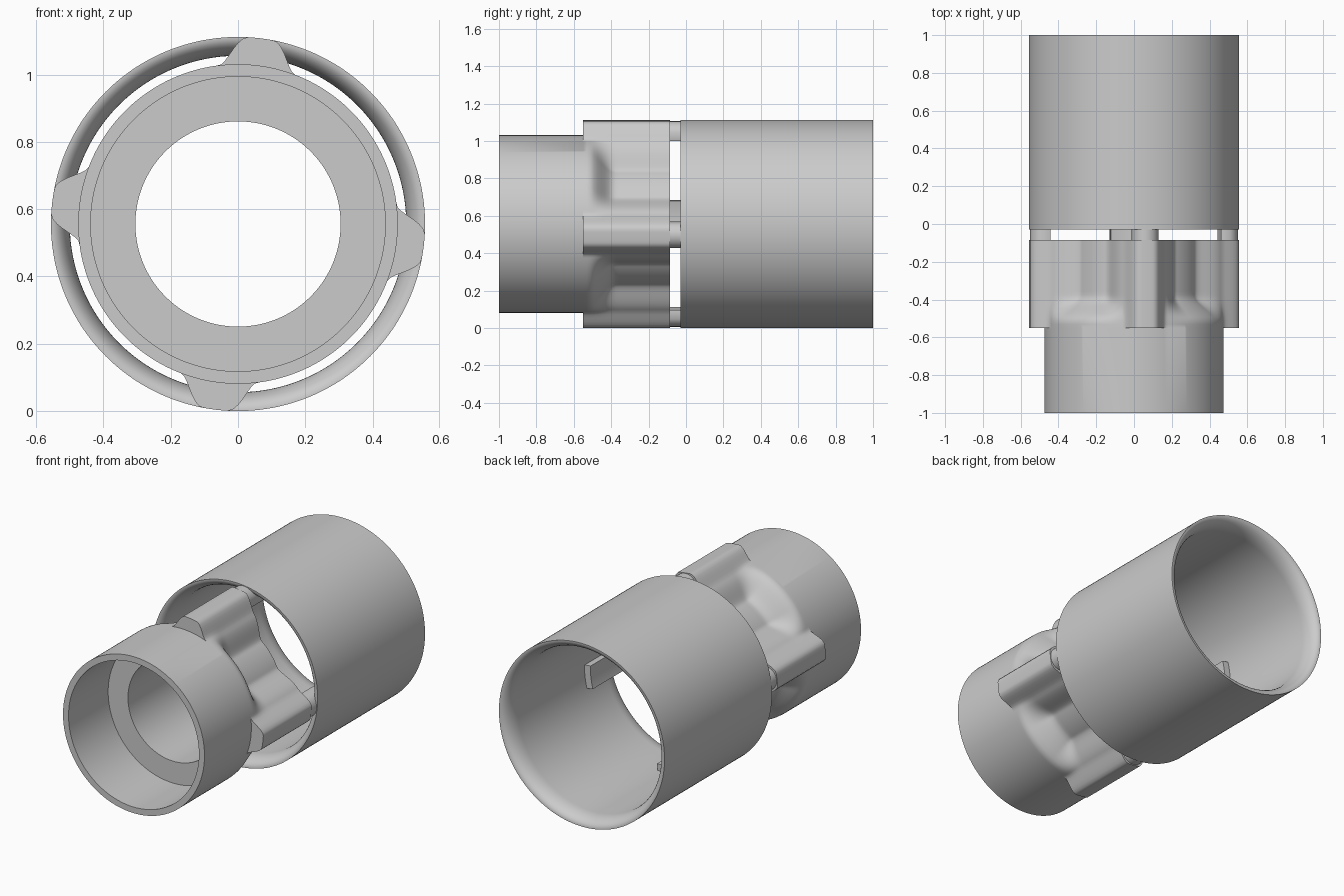
import bpy
import bmesh
from math import sin, cos, pi, radians, degrees, sqrt

if "Cube" in bpy.data.objects:
    bpy.data.objects.remove(bpy.data.objects["Cube"])

AXIS_Z = 0.556          # height of the shared centre line
TUBE_R = 0.556          # outer radius of the rear sleeve
CORE_R = 0.475          # outer radius of the front collar
BORE_R = 0.305          # through hole
RIB_TURN = 83           # angle of the upper rib, the rest follow every 90 degrees
SEGMENTS = 240

grey = bpy.data.materials.new("light_grey")
grey.use_nodes = True
grey.diffuse_color = (0.6, 0.6, 0.6, 1)
grey.node_tree.nodes["Principled BSDF"].inputs["Base Color"].default_value = (0.6, 0.6, 0.6, 1)


def smooth(a, b, v):
    t = min(max((v - a) / (b - a), 0), 1)
    return t * t * (3 - 2 * t)


def polar(r, angle, y):
    return (r * cos(angle), y, AXIS_Z + r * sin(angle))


def finish(name, bm):
    bmesh.ops.recalc_face_normals(bm, faces=bm.faces)
    mesh = bpy.data.meshes.new(name)
    bm.to_mesh(mesh)
    bm.free()
    mesh.materials.append(grey)
    obj = bpy.data.objects.new(name, mesh)
    bpy.context.collection.objects.link(obj)
    bpy.ops.object.select_all(action="DESELECT")
    obj.select_set(True)
    bpy.context.view_layer.objects.active = obj
    bpy.ops.object.shade_smooth_by_angle(angle=radians(35))
    return obj


def loft_rings(name, sections):
    """Join rings of (y, radius), where a radius may be a function of angle."""
    bm = bmesh.new()
    rings = []
    for y, r in sections:
        ring = []
        for i in range(SEGMENTS):
            a = 2 * pi * i / SEGMENTS
            ring.append(bm.verts.new(polar(r(a) if callable(r) else r, a, y)))
        rings.append(ring)
    for k, ring in enumerate(rings):
        after = rings[(k + 1) % len(rings)]
        for i in range(SEGMENTS):
            j = (i + 1) % SEGMENTS
            bm.faces.new((ring[i], ring[j], after[j], after[i]))
    return finish(name, bm)


# Front collar with a counterbore, blended ribs and scooped hollows between them
def scooped(y):
    def radius(angle):
        off = abs((degrees(angle) - RIB_TURN + 45) % 90 - 45)
        bump = 1 - smooth(4, 14, off)
        hollow = smooth(10, 32, off) * smooth(-0.52, -0.38, y)
        return CORE_R + (TUBE_R - CORE_R) * bump - 0.12 * hollow
    return radius


START, END, STEPS = -0.55, -0.085, 24
core = [(-0.62, BORE_R), (-0.62, 0.438), (-1, 0.438), (-1, CORE_R), (START, CORE_R)]
for s in range(STEPS + 1):
    y = START + (END - START) * s / STEPS
    core.append((y, scooped(y)))
core.append((END, BORE_R))
loft_rings("scooped_collar", core)

# Rear sleeve with a rounded flare inside both mouths
FRONT, BACK, FLARE, INNER = -0.03, 1.0, 0.1, 0.5
sleeve = [(FRONT, TUBE_R), (BACK, TUBE_R)]
curve = [(FLARE * (1 - cos(t)), TUBE_R - 0.002 - (TUBE_R - 0.002 - INNER) * sin(t))
         for t in (pi / 2 * k / 10 for k in range(11))]
sleeve += [(BACK - d, r) for d, r in curve]
sleeve += [(FRONT + d, r) for d, r in reversed(curve)]
loft_rings("rear_sleeve", sleeve)

# Rib extensions bridging the gap and running along the sleeve wall
HALF = 8.5
for n, side in enumerate(("left", "top", "right", "bottom")):
    centre = RIB_TURN - 90 + 90 * n
    offs = [HALF * (k / 10 - 1) for k in range(21)]
    section = [(0.475 + 0.078 * sqrt(max(0, 1 - (o / HALF) ** 2)), o) for o in offs]
    section += [(0.46, o) for o in reversed(offs)]
    bm = bmesh.new()
    ends = [[bm.verts.new(polar(r, radians(centre + o), y)) for r, o in section]
            for y in (END - 0.02, 0.26)]
    for end in ends:
        bm.faces.new(end)
    for i in range(len(section)):
        j = (i + 1) % len(section)
        bm.faces.new((ends[0][i], ends[0][j], ends[1][j], ends[1][i]))
    finish(side + "_rib", bm)
